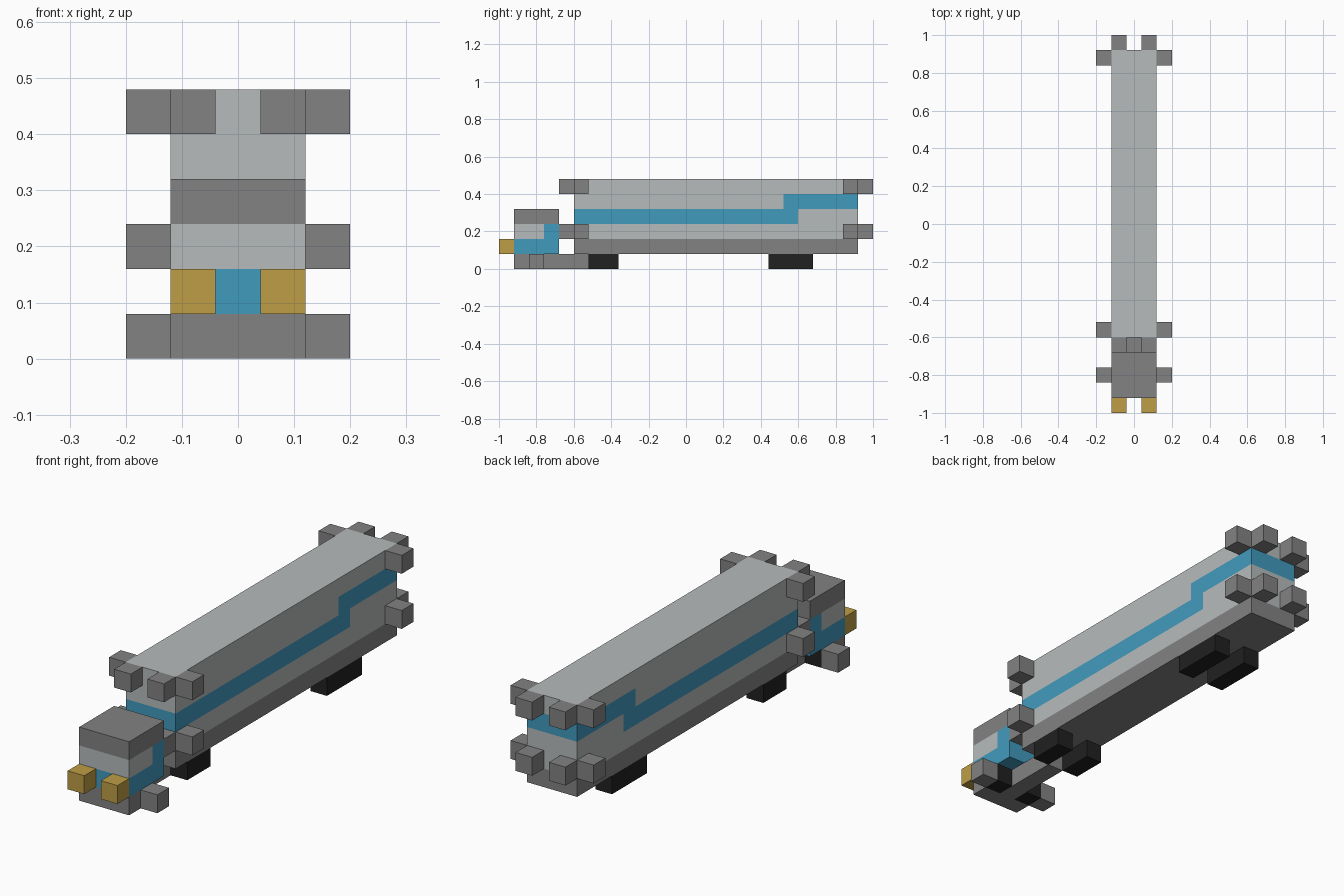
import bpy
import bmesh

cube = bpy.data.objects.get("Cube")
if cube:
    bpy.data.objects.remove(cube, do_unlink=True)

U = 0.08        # size of one building block
HALF = 1.5 * U  # half width of the truck


def material(name, r, g, b):
    m = bpy.data.materials.new(name)
    m.use_nodes = True
    m.diffuse_color = (r, g, b, 1)
    m.node_tree.nodes["Principled BSDF"].inputs["Base Color"].default_value = (r, g, b, 1)
    return m


dark_grey = material("dark grey", 0.225, 0.225, 0.225)
light_grey = material("light grey", 0.468, 0.497, 0.497)
blue = material("blue", 0.053, 0.328, 0.515)
amber = material("amber", 0.515, 0.337, 0.061)
black = material("black", 0.015, 0.015, 0.015)


def finish(name, bm, mat):
    bmesh.ops.recalc_face_normals(bm, faces=bm.faces)
    mesh = bpy.data.meshes.new(name)
    bm.to_mesh(mesh)
    bm.free()
    mesh.materials.append(mat)
    ob = bpy.data.objects.new(name, mesh)
    bpy.context.collection.objects.link(ob)
    return ob


def slab(name, mat, outline, x0=-HALF, x1=HALF):
    """Extrude a side outline of (y, z) points across the width."""
    bm = bmesh.new()
    face = bm.faces.new([bm.verts.new((x0, y, z)) for y, z in outline])
    new = bmesh.ops.extrude_face_region(bm, geom=[face])["geom"]
    verts = [v for v in new if isinstance(v, bmesh.types.BMVert)]
    bmesh.ops.translate(bm, verts=verts, vec=(x1 - x0, 0, 0))
    return finish(name, bm, mat)


def box(name, mat, y0, y1, z0, z1, x0=-HALF, x1=HALF):
    return slab(name, mat, [(y0, z0), (y1, z0), (y1, z1), (y0, z1)], x0, x1)


def pair(name, mat, y0, y1, z0, z1, x0, x1):
    box("left_" + name, mat, y0, y1, z0, z1, x0, x1)
    box("right_" + name, mat, y0, y1, z0, z1, -x1, -x0)


# Cargo body with a stepped stripe between two interlocking walls
F, R = -0.6, 0.92
box("body_sill", dark_grey, F, R, 0.08, 0.16)
slab("body_lower_wall", light_grey,
     [(F, 0.16), (R, 0.16), (R, 0.32), (0.6, 0.32), (0.6, 0.24), (F, 0.24)])
slab("body_stripe", blue,
     [(F, 0.24), (0.6, 0.24), (0.6, 0.32), (R, 0.32), (R, 0.4),
      (0.52, 0.4), (0.52, 0.32), (F, 0.32)])
slab("body_upper_wall", light_grey,
     [(F, 0.32), (0.52, 0.32), (0.52, 0.4), (R, 0.4), (R, 0.48), (F, 0.48)])

# Corner blocks around both ends of the body
for level, z in (("lower", 0.16), ("upper", 0.4)):
    for end, y_side, y_end in (("front", F, F - U), ("rear", R - U, R)):
        pair(f"{level}_{end}_side_block", dark_grey,
             y_side, y_side + U, z, z + U, HALF, HALF + U)
        pair(f"{level}_{end}_end_block", dark_grey,
             y_end, y_end + U, z, z + U, U / 2, HALF)

# Cab
slab("cab_shell", blue,
     [(-0.92, 0.08), (-0.68, 0.08), (-0.68, 0.24), (-0.76, 0.24),
      (-0.76, 0.16), (-0.92, 0.16)])
box("cab_window", light_grey, -0.92, -0.76, 0.16, 0.24)
box("cab_roof", dark_grey, -0.92, -0.68, 0.24, 0.32)
pair("headlight", amber, -1, -0.92, 0.08, 0.16, U / 2, HALF)

# Chassis
box("front_bumper", dark_grey, -0.92, -0.84, 0, U)
box("chassis_beam", dark_grey, -0.84, -0.52, 0, U, -U / 2, U / 2)

# Wheels
pair("front_wheel", black, -0.84, -0.76, 0, U, U / 2, HALF)
pair("front_hub", dark_grey, -0.84, -0.76, 0, U, HALF, HALF + U)
pair("middle_wheel", black, -0.52, -0.36, 0, U, U / 2, HALF)
pair("rear_wheel", black, 0.44, 0.68, 0, U, U / 2, HALF)
